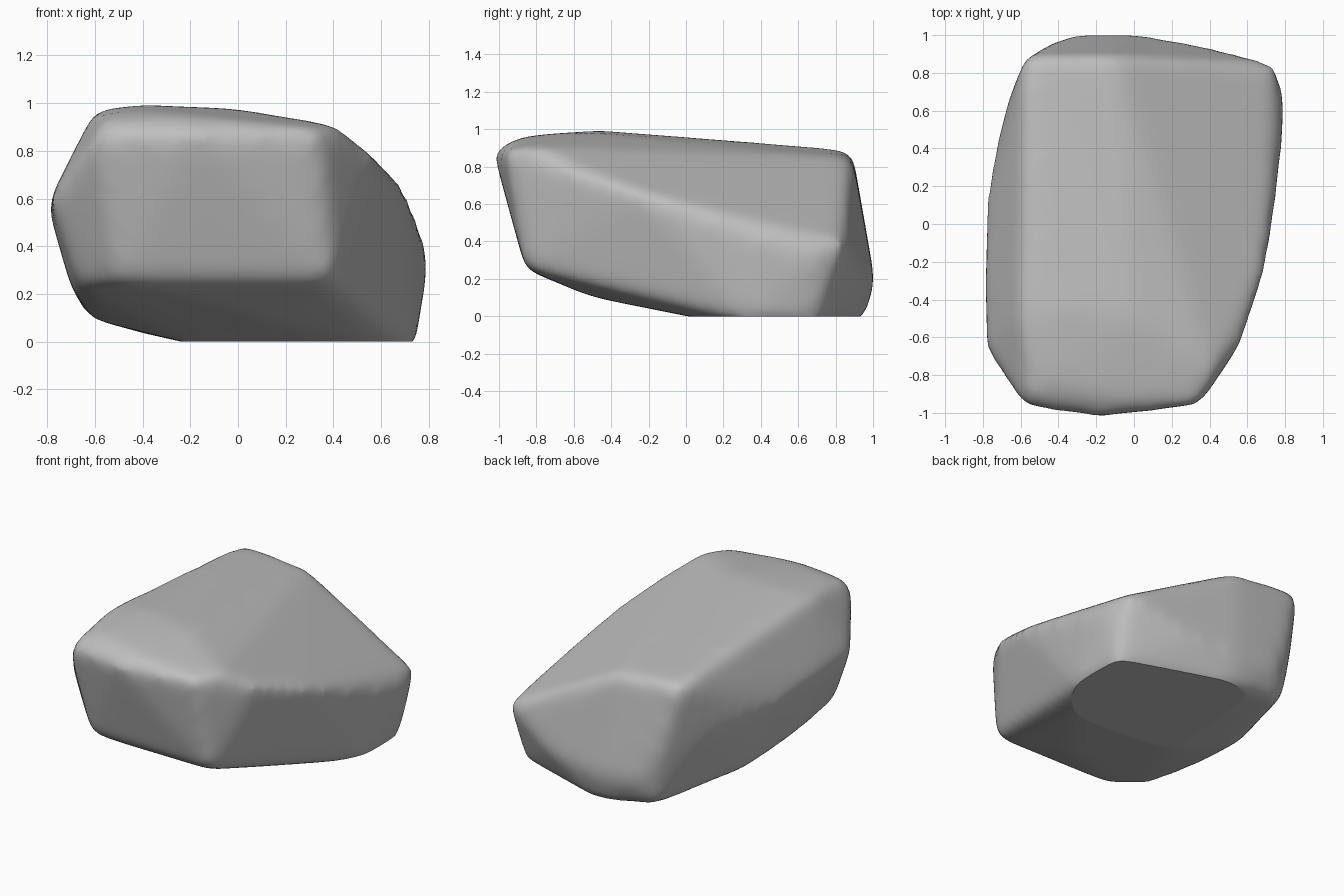
import bpy, bmesh

cube = bpy.data.objects.get("Cube")
if cube:
    bpy.data.objects.remove(cube)

# Stone colour
stone = bpy.data.materials.new("stone grey")
stone.use_nodes = True
stone.diffuse_color = (0.52, 0.52, 0.52, 1)
stone.node_tree.nodes["Principled BSDF"].inputs["Base Color"].default_value = stone.diffuse_color

# Corners where the broad facets of the boulder meet
top = [(-.59, -.97, .87), (-.18, -1.03, .87), (.34, -.97, .89), (.42, -.8, .91),
       (-.56, -.9, .94), (-.2, -.93, .95), (-.4, -.78, .975),
       (-.6, -.5, .975), (-.4, -.45, .995), (0, -.5, .98),
       (-.58, .89, .89), (-.1, .89, .85)]
flanks = [(-.79, -.67, .6), (-.8, -.3, .57), (-.78, .15, .54), (-.73, .42, .52), (-.66, .68, .5),
          (-.7, -.3, .22), (.57, -.63, .78), (.7, -.25, .66), (.75, .1, .53),
          (.79, .45, .41), (.8, .67, .32), (.75, .85, .4)]
base = [(-.5, -.85, .25), (-.66, -.66, .22), (.4, -.86, .25), (.1, -.5, .1),
        (-.66, -.1, .14), (-.64, .25, .1), (-.2, .1, -.01), (.5, .05, -.01),
        (.74, .35, -.04), (.73, .7, -.04), (-.42, .92, .04), (0, .95, -.03),
        (-.47, .95, .4), (-.3, 1.01, .2), (0, 1.01, .18), (.35, .95, .2)]

bm = bmesh.new()
for p in top + flanks + base:
    bm.verts.new(p)
bmesh.ops.convex_hull(bm, input=bm.verts)
loose = [v for v in bm.verts if not v.link_faces]
bmesh.ops.delete(bm, geom=loose, context="VERTS")
bmesh.ops.recalc_face_normals(bm, faces=bm.faces)
mesh = bpy.data.meshes.new("boulder")
bm.to_mesh(mesh)
bm.free()
boulder = bpy.data.objects.new("boulder", mesh)
bpy.context.collection.objects.link(boulder)

# Even skin, then wear the edges round
remesh = boulder.modifiers.new("even skin", "REMESH")
remesh.mode = "VOXEL"
remesh.voxel_size = 0.03
wear = boulder.modifiers.new("worn edges", "SMOOTH")
wear.factor = 0.5
wear.iterations = 32
depsgraph = bpy.context.evaluated_depsgraph_get()
worn = bpy.data.meshes.new_from_object(boulder.evaluated_get(depsgraph))
boulder.modifiers.clear()
boulder.data = worn

# Slice the underside flat where it rests on the ground
bm = bmesh.new()
bm.from_mesh(worn)
for face in bm.faces:
    face.smooth = True
cut = bmesh.ops.bisect_plane(bm, geom=bm.verts[:] + bm.edges[:] + bm.faces[:],
                             plane_co=(0, 0, 0), plane_no=(0, 0, 1), clear_inner=True)
rim = [e for e in cut["geom_cut"] if isinstance(e, bmesh.types.BMEdge)]
for edge in rim:
    edge.smooth = False
bmesh.ops.holes_fill(bm, edges=rim)
bmesh.ops.recalc_face_normals(bm, faces=bm.faces)
for face in bm.faces:
    face.material_index = 0
bm.to_mesh(worn)
bm.free()

worn.materials.clear()
worn.materials.append(stone)
